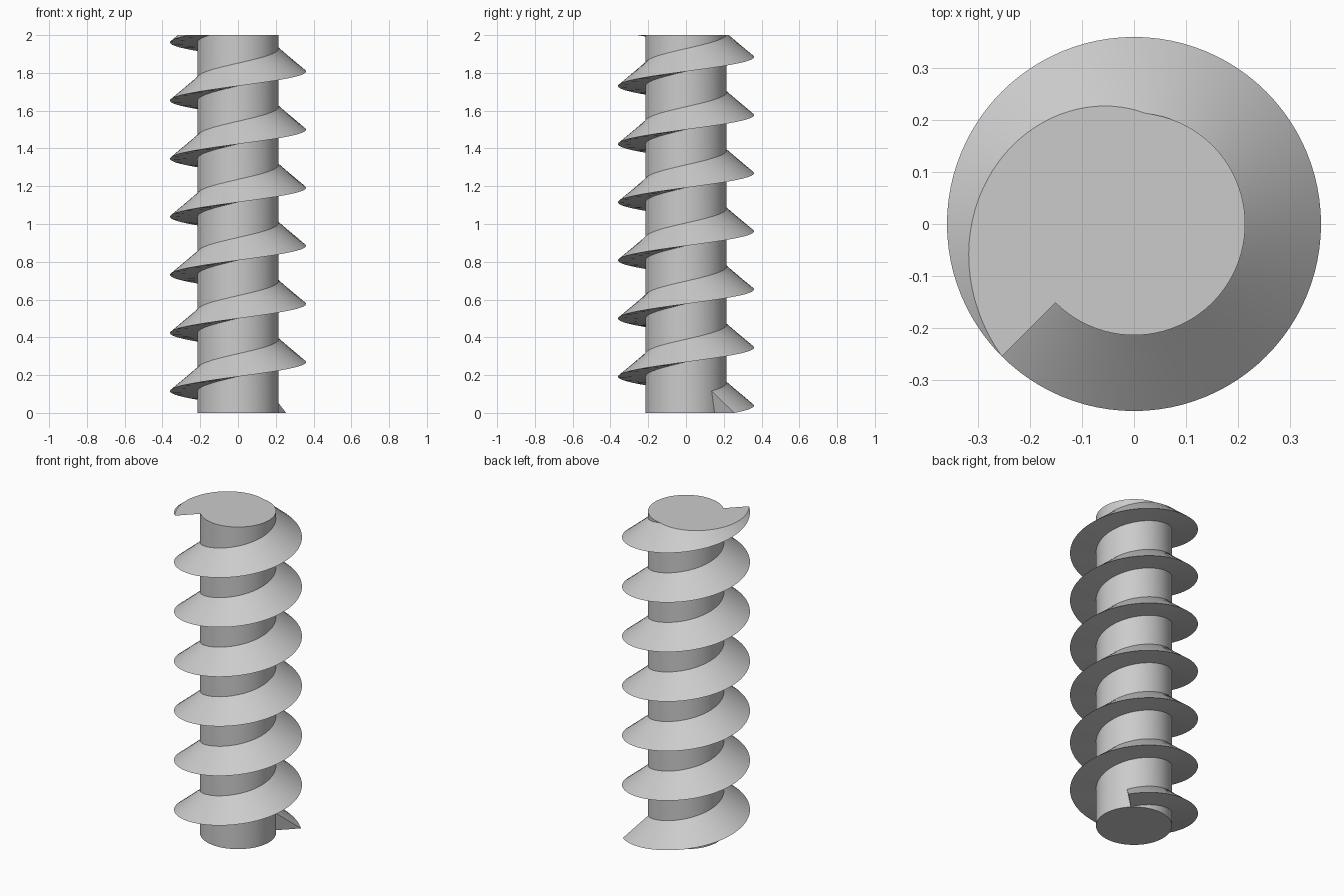
import bpy, bmesh
from math import cos, sin, tau, radians

if "Cube" in bpy.data.objects:
    bpy.data.objects.remove(bpy.data.objects["Cube"], do_unlink=True)

HEIGHT = 2.0
CORE_RADIUS = 0.214
PITCH = HEIGHT / 6.5
START = tau / 8
STEPS = 96  # segments per turn

grey = bpy.data.materials.new("plain_grey")
grey.use_nodes = True
colour = (0.6, 0.6, 0.6, 1)
grey.diffuse_color = colour
grey.node_tree.nodes["Principled BSDF"].inputs["Base Color"].default_value = colour


def add_object(name, bm):
    bmesh.ops.recalc_face_normals(bm, faces=bm.faces)
    mesh = bpy.data.meshes.new(name)
    bm.to_mesh(mesh)
    bm.free()
    mesh.materials.append(grey)
    obj = bpy.data.objects.new(name, mesh)
    bpy.context.collection.objects.link(obj)
    return obj


# Round core, left too tall so the top can be trimmed flat
bm = bmesh.new()
ring = [bm.verts.new((CORE_RADIUS * cos(tau * i / STEPS), CORE_RADIUS * sin(tau * i / STEPS), 0))
        for i in range(STEPS)]
base = bm.faces.new(ring)
top = bmesh.ops.extrude_face_region(bm, geom=[base], use_keep_orig=True)
for v in top["geom"]:
    if isinstance(v, bmesh.types.BMVert):
        v.co.z = HEIGHT + 0.8
screw = add_object("threaded_screw", bm)

# Thread: triangular section (radius, rise, lean) swept up a helix, root sunk in the core
section = [(0.36, 0, 0), (0.19, 0.135, -0.13), (0.19, 0, 0)]
bm = bmesh.new()
previous = None
for i in range(int(STEPS * 7.5) + 1):
    turn = i / STEPS
    ring = []
    for radius, rise, lean in section:
        a = START + tau * turn + lean
        ring.append(bm.verts.new((radius * cos(a), radius * sin(a), PITCH * turn + rise)))
    if previous:
        for j in range(3):
            k = (j + 1) % 3
            bm.faces.new((previous[j], previous[k], ring[k], ring[j]))
    else:
        bm.faces.new(ring)
    previous = ring
bm.faces.new(previous)
thread = add_object("thread_helper", bm)
thread.hide_render = True

# Weld the thread to the core
union = screw.modifiers.new("weld_thread", "BOOLEAN")
union.operation = "UNION"
union.solver = "EXACT"
union.object = thread
bpy.context.view_layer.objects.active = screw
bpy.ops.object.modifier_apply(modifier=union.name)
bpy.data.objects.remove(thread, do_unlink=True)

# Trim the top flat
bm = bmesh.new()
bm.from_mesh(screw.data)
cut = bmesh.ops.bisect_plane(bm, geom=bm.verts[:] + bm.edges[:] + bm.faces[:],
                             plane_co=(0, 0, HEIGHT), plane_no=(0, 0, 1), clear_outer=True)
rim = [e for e in cut["geom_cut"] if isinstance(e, bmesh.types.BMEdge)]
bmesh.ops.edgeloop_fill(bm, edges=rim)
bmesh.ops.recalc_face_normals(bm, faces=bm.faces)
bm.to_mesh(screw.data)
bm.free()

bpy.ops.object.select_all(action="DESELECT")
screw.select_set(True)
bpy.ops.object.shade_smooth_by_angle(angle=radians(30))
